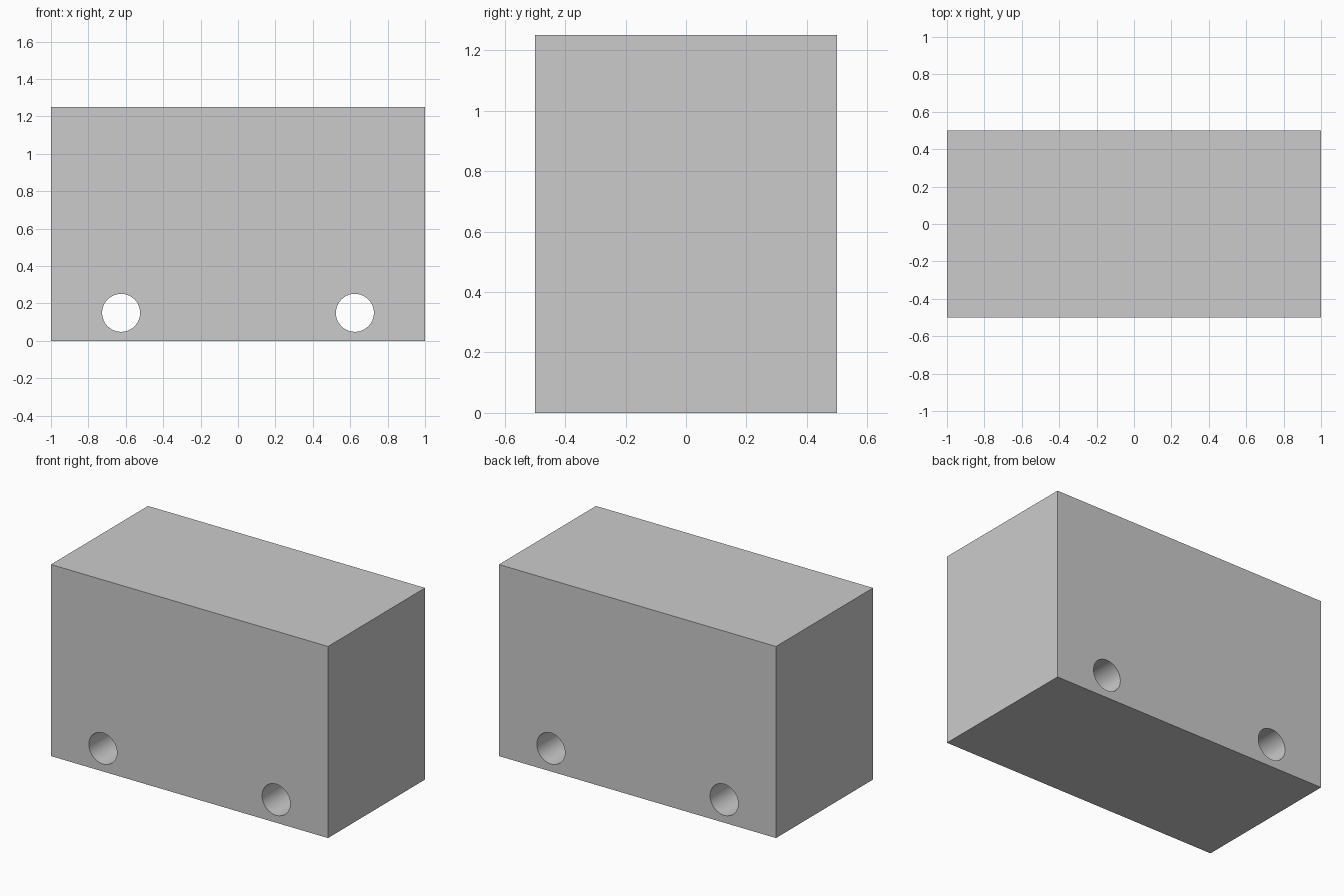
import bpy
import math

if "Cube" in bpy.data.objects:
    bpy.data.objects.remove(bpy.data.objects["Cube"])

WIDTH, DEPTH, HEIGHT = 2.0, 1.0, 1.25
HOLE_X, HOLE_Z, HOLE_R = 0.625, 0.15, 0.1015

# Solid block
bpy.ops.mesh.primitive_cube_add(size=1, location=(0, 0, HEIGHT / 2))
block = bpy.context.object
block.name = "block"
block.scale = (WIDTH, DEPTH, HEIGHT)
bpy.ops.object.transform_apply(location=True, rotation=True, scale=True)


def bore_hole(x):
    """Bore a round hole from front to back."""
    bpy.ops.mesh.primitive_cylinder_add(
        vertices=64, radius=HOLE_R, depth=DEPTH * 1.4,
        location=(x, 0, HOLE_Z), rotation=(math.pi / 2, 0, 0))
    cutter = bpy.context.object
    cutter.name = "hole_cutter"
    cutter.hide_render = True
    mod = block.modifiers.new("bore", 'BOOLEAN')
    mod.operation = 'DIFFERENCE'
    mod.solver = 'EXACT'
    mod.object = cutter
    bpy.ops.object.select_all(action='DESELECT')
    block.select_set(True)
    bpy.context.view_layer.objects.active = block
    bpy.ops.object.modifier_apply(modifier=mod.name)
    bpy.data.objects.remove(cutter, do_unlink=True)


# Two through holes near the bottom
for side in (-1, 1):
    bore_hole(side * HOLE_X)

# Smooth bores, sharp edges
bpy.ops.object.shade_smooth_by_angle(angle=math.radians(30))
